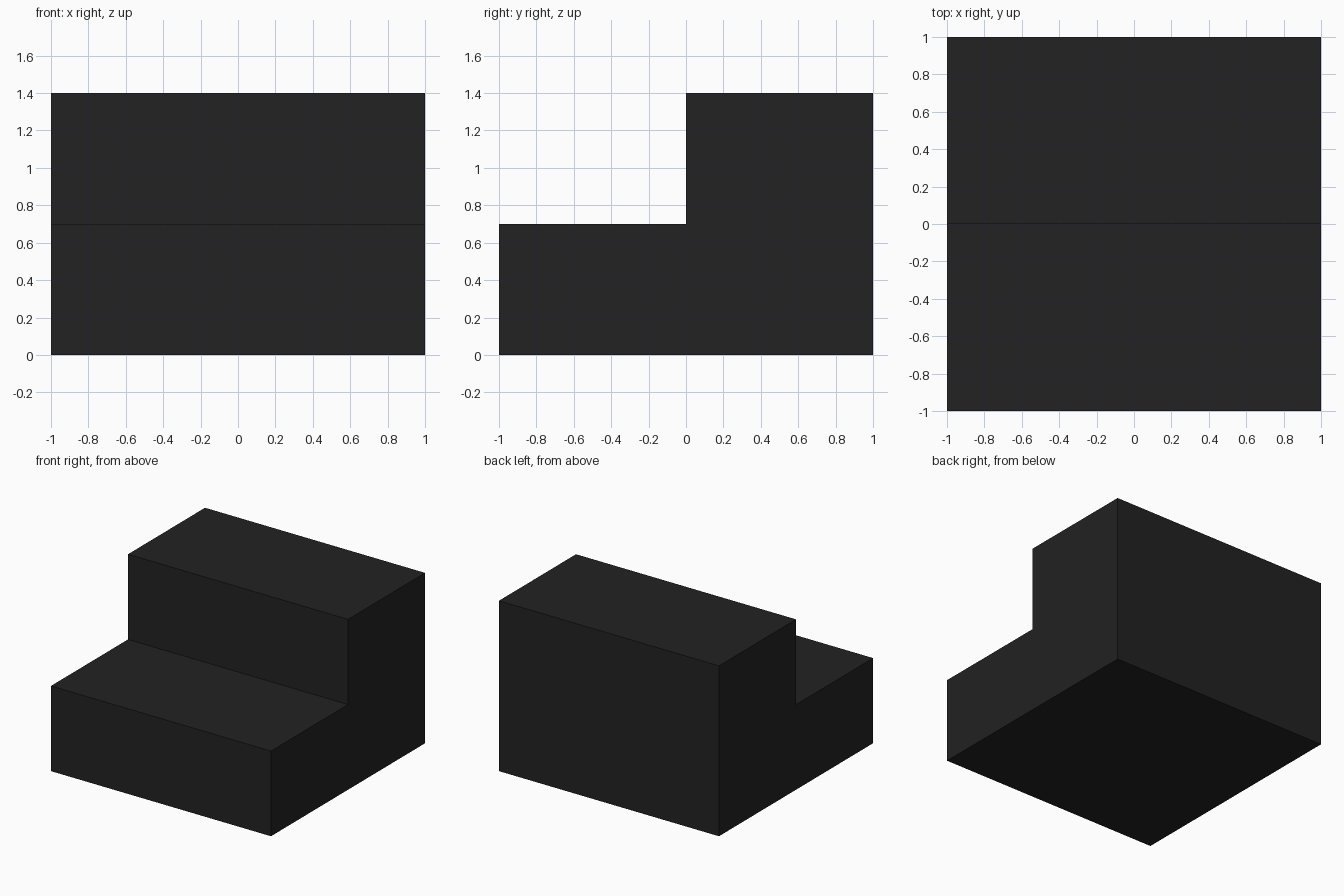
import bpy, bmesh
from mathutils import Vector

if "Cube" in bpy.data.objects:
    bpy.data.objects.remove(bpy.data.objects["Cube"])

# One dark colour for the whole model
dark = bpy.data.materials.new("charcoal black")
dark.diffuse_color = (0.016, 0.016, 0.016, 1)
dark.use_nodes = True
dark.node_tree.nodes["Principled BSDF"].inputs["Base Color"].default_value = dark.diffuse_color

# Two-step block: side profile (y, z) extruded across x
profile = [(-1, 0), (1, 0), (1, 1.4), (0, 1.4), (0, 0.7), (-1, 0.7)]
bm = bmesh.new()
side = bm.faces.new([bm.verts.new((-1, y, z)) for y, z in profile])
ext = bmesh.ops.extrude_face_region(bm, geom=[side], use_keep_orig=True)
moved = [v for v in ext["geom"] if isinstance(v, bmesh.types.BMVert)]
bmesh.ops.translate(bm, vec=Vector((2, 0, 0)), verts=moved)
bmesh.ops.recalc_face_normals(bm, faces=bm.faces)

mesh = bpy.data.meshes.new("stepped_block")
bm.to_mesh(mesh)
bm.free()
mesh.materials.append(dark)
bpy.context.collection.objects.link(bpy.data.objects.new("stepped_block", mesh))
